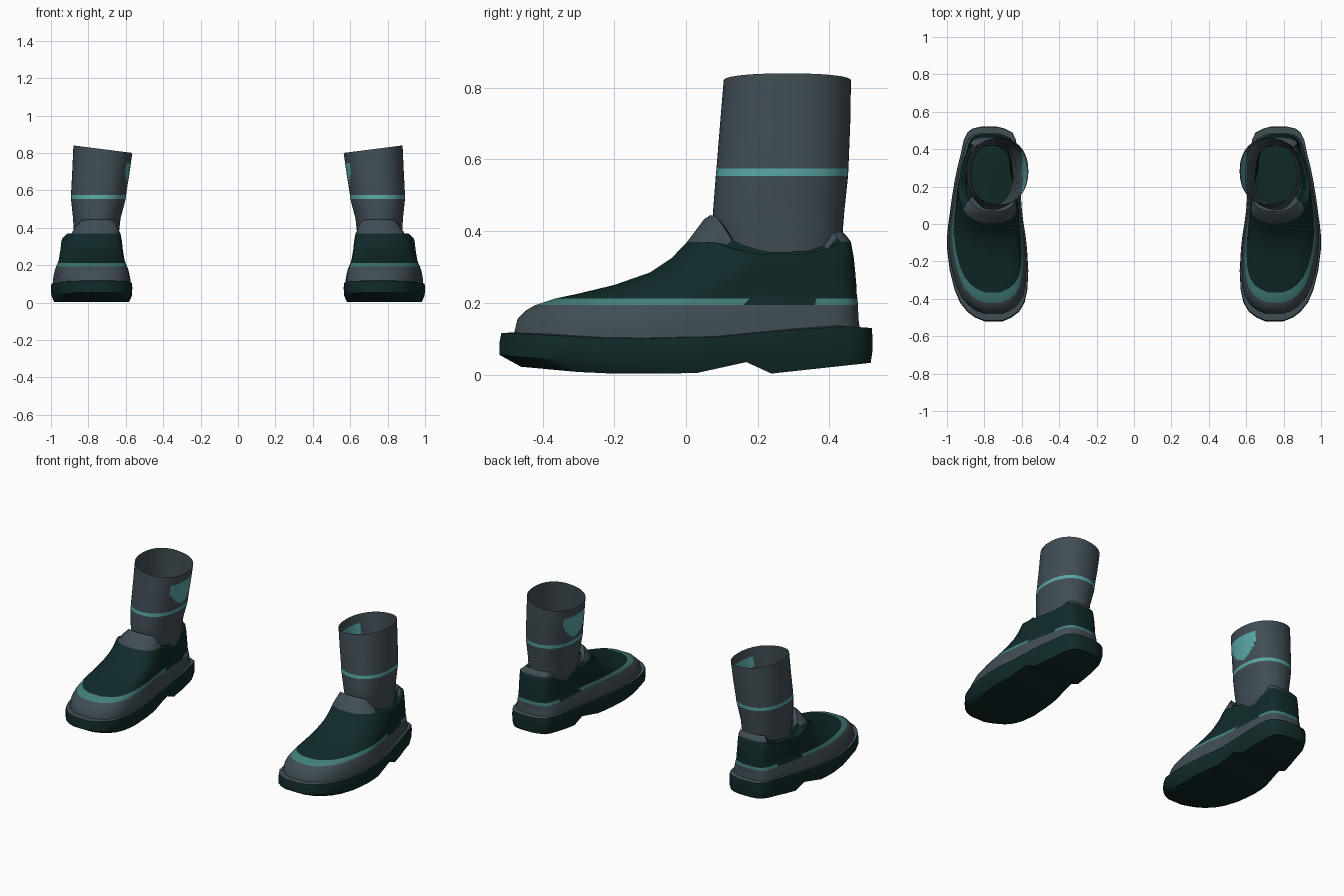
import bpy, bmesh, math

if "Cube" in bpy.data.objects:
    bpy.data.objects.remove(bpy.data.objects["Cube"])


def material(name, rgb):
    m = bpy.data.materials.new(name)
    m.diffuse_color = (*rgb, 1)
    m.use_nodes = True
    m.node_tree.nodes["Principled BSDF"].inputs["Base Color"].default_value = m.diffuse_color
    return m


DARK, GREY, TEAL, MUTED = range(4)
MATS = [material("dark green", (0.0055, 0.023, 0.023)),
        material("slate grey", (0.052, 0.075, 0.089)),
        material("teal", (0.10, 0.39, 0.375)),
        material("muted teal", (0.058, 0.215, 0.20))]

# Foot outline: y, inner x, outer x from toe to heel
FOOT = [(-.52, .70, .80), (-.50, .655, .85), (-.47, .615, .89), (-.42, .585, .93),
        (-.35, .57, .96), (-.25, .565, .985), (-.13, .572, 1.0), (-.06, .58, .999),
        (0, .59, .993), (.08, .60, .982), (.15, .605, .972), (.225, .61, .96),
        (.30, .613, .945), (.38, .62, .925), (.45, .632, .91), (.49, .65, .89),
        (.51, .69, .865), (.52, .73, .82)]
N = len(FOOT)


def interp(x, pts):
    """Piecewise linear lookup; each row is (x, values...)."""
    if x <= pts[0][0]:
        return pts[0][1:]
    for a, b in zip(pts, pts[1:]):
        if x <= b[0]:
            t = (x - a[0]) / (b[0] - a[0])
            return tuple(p + (q - p) * t for p, q in zip(a[1:], b[1:]))
    return pts[-1][1:]


def foot_ring(front, back, width, height, cx=.783):
    """Outline stretched between front and back; height is a function of the outline y."""
    def point(y, x):
        return (cx + (x - .783) * width, front + (y + .52) / 1.04 * (back - front), height(y))
    return [point(y, o) for y, i, o in FOOT] + [point(y, i) for y, i, o in reversed(FOOT)]


def loft(name, rings, paint, cap_first=None, cap_last=None):
    """Skin rings with quads, colour by rule, and mirror to the other foot."""
    bm = bmesh.new()
    rows = [[bm.verts.new(p) for p in r] for r in rings]
    n = len(rows[0])
    for k, (a, b) in enumerate(zip(rows, rows[1:])):
        for i in range(n):
            j = (i + 1) % n
            f = bm.faces.new((a[i], a[j], b[j], b[i]))
            f.material_index = paint(k, f.calc_center_median())
    for row, mat in ((rows[0], cap_first), (rows[-1], cap_last)):
        if mat is not None:
            for i in range(N - 1):
                f = bm.faces.new((row[i], row[i + 1], row[n - 2 - i], row[n - 1 - i]))
                f.material_index = mat
    bmesh.ops.recalc_face_normals(bm, faces=bm.faces)
    me = bpy.data.meshes.new(name)
    bm.to_mesh(me)
    bm.free()
    for m in MATS:
        me.materials.append(m)
    ob = bpy.data.objects.new(name, me)
    bpy.context.collection.objects.link(ob)
    bpy.ops.object.select_all(action='DESELECT')
    ob.select_set(True)
    bpy.context.view_layer.objects.active = ob
    bpy.ops.object.shade_smooth_by_angle(angle=math.radians(40))
    ob.modifiers.new("other_foot", 'MIRROR').use_mirror_merge = False
    return ob


# Sole with raised toe, arch notch and heel
def bottom(y):
    return interp(y, [(-.52, .022), (-.30, .003), (0, .004), (.15, .035), (.225, .003), (.52, .033)])[0]


def top(y):
    return interp(y, [(-.52, .116), (-.42, .112), (-.2, .10), (.08, .105), (.3, .125), (.45, .135), (.52, .13)])[0]


sole = [foot_ring(-.46, .515, .92, bottom),
        foot_ring(-.52, .52, .99, lambda y: bottom(y) + .033),
        foot_ring(-.52, .52, 1.0, lambda y: top(y) - .025),
        foot_ring(-.515, .518, .99, top),
        foot_ring(-.47, .48, .93, lambda y: top(y) + .002)]
loft("sole", sole, lambda k, c: GREY if k == 3 else DARK, DARK, DARK)


# Upper with grey foxing, teal stripe, dark vamp and raised collar tabs
def rim(y):
    return interp(y, [(-.52, .445), (-.47, .44), (-.42, .415), (-.35, .375), (-.2, .352), (-.06, .342),
                      (.25, .343), (.38, .36), (.45, .395), (.52, .40)])[0]


LEVELS = [(.10, -.485, .49, .955), (.125, -.477, .485, .95), (.155, -.47, .481, .925),
          (.18, -.445, .48, .895), (.194, -.42, .48, .87), (.212, -.365, .478, .835),
          (.226, -.30, .476, .81), (.25, -.20, .475, .79), (.285, -.10, .472, .765),
          (.325, -.04, .468, .745)]
upper = [foot_ring(f, b, w, lambda y, z=z: z) for z, f, b, w in LEVELS]
upper += [foot_ring(.003, .46, .725, lambda y: min(.37, rim(y) - .006)),
          foot_ring(.05, .447, .66, lambda y: rim(y) - .012, .775),
          foot_ring(.068, .435, .62, rim, .77),
          foot_ring(.095, .42, .56, lambda y: rim(y) - .03, .765)]


def paint_upper(k, c):
    if k < 4:
        return GREY
    if k == 4:
        return DARK if .2 < c.y < .36 else MUTED
    return GREY if k >= 10 and c.z > .37 else DARK


loft("upper", upper, paint_upper)

# Shaft: z, inner x, outer x, front y, back y
SHAFT = [(.30, .65, .87, .10, .42), (.37, .637, .877, .085, .435), (.45, .628, .882, .075, .441),
         (.555, .60, .893, .083, .452), (.576, .598, .893, .085, .453),
         (.70, .58, .886, .095, .458), (.82, .565, .88, .105, .46)]
SEG = 64
heights = [.30, .34, .37, .41, .45, .50, .53, .554, .575] + [.575 + .245 * i / 24 for i in range(1, 25)]


def shaft_ring(z):
    xl, xr, yf, yb = interp(z, SHAFT)
    tilt = max(0, (z - .62) / .2) * .02
    ring = []
    for i in range(SEG):
        a = math.tau * i / SEG
        cx, sy = [math.copysign(abs(v) ** .9, v) for v in (math.cos(a), math.sin(a))]
        ring.append(((xl + xr) / 2 + (xr - xl) / 2 * cx, (yf + yb) / 2 + (yb - yf) / 2 * sy,
                     z + tilt * cx))
    return ring


def paint_shaft(k, c):
    if k == 7:
        return TEAL
    # Shield badge on the inner side
    half = .105 * math.sqrt(max(0, min(1, (c.z - .60) / .09)))
    if c.x < .72 and .60 < c.z < .745 and abs(c.y - .275) < half:
        return TEAL
    return GREY


loft("shaft", [shaft_ring(z) for z in heights], paint_shaft)
